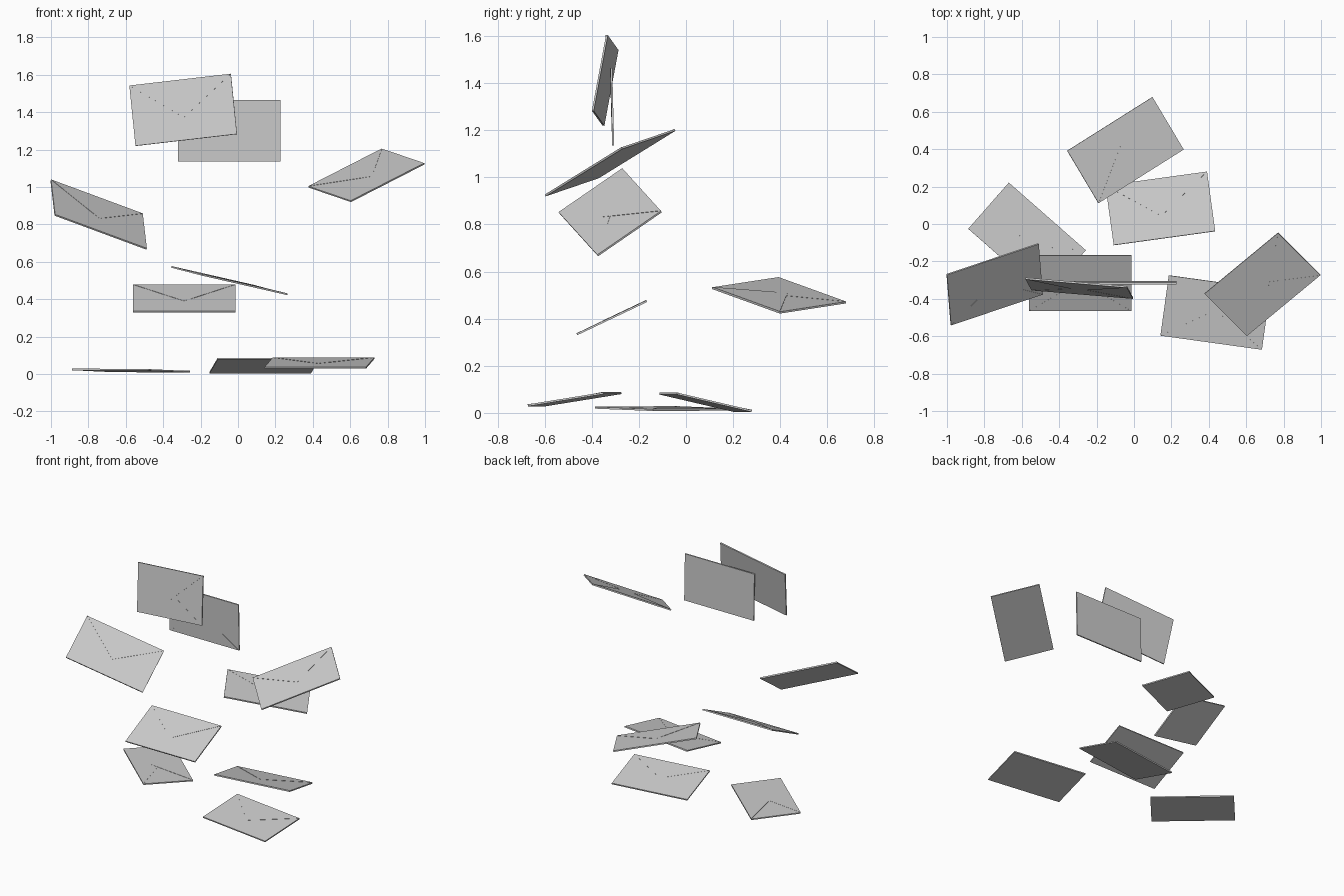
import bpy, bmesh
from mathutils import Matrix, Vector

if "Cube" in bpy.data.objects:
    bpy.data.objects.remove(bpy.data.objects["Cube"])

W, H, T = 0.548, 0.329, 0.008   # envelope width, height, thickness
LIFT = 0.0008                   # paper thickness of each folded flap


def prism(bm, outline, z0, z1):
    """Extrude a flat outline from z0 to z1."""
    face = bm.faces.new([bm.verts.new((x, y, z0)) for x, y in outline])
    ret = bmesh.ops.extrude_face_region(bm, geom=[face])
    top = [v for v in ret["geom"] if isinstance(v, bmesh.types.BMVert)]
    bmesh.ops.translate(bm, verts=top, vec=(0, 0, z1 - z0))


def envelope_mesh():
    bm = bmesh.new()
    x, y, t = W / 2, H / 2, T / 2
    # body
    prism(bm, [(-x, -y), (x, -y), (x, y), (-x, y)], -t, t)
    # bottom flap, folded up
    prism(bm, [(-x, -y), (x, -y), (0, -y + 0.54 * H)], t, t + LIFT)
    # top flap, folded down over it
    prism(bm, [(x, y), (-x, y), (0, y - 0.63 * H)], t, t + 2 * LIFT)
    bmesh.ops.recalc_face_normals(bm, faces=bm.faces)
    me = bpy.data.meshes.new("envelope")
    bm.to_mesh(me)
    bm.free()
    return me


# centre, direction along the flap edge, direction towards the flap edge
PLACES = [
    ((-.046, .395, .499), (-.46, -.29, .105), (.175, -.28, -.045)),
    ((.141, .083, .045), (.545, .075, 0), (-.045, .32, -.075)),
    ((-.572, -.083, .018), (.41, -.36, -.002), (.218, .245, -.010)),
    ((-.745, -.322, .852), (.492, .165, -.182), (-.017, .27, .183)),
    ((-.288, -.315, .404), (1, 0, 0), (0, .295, .14)),
    ((-.293, -.343, 1.412), (.542, -.045, .063), (-.032, .06, .322)),
    ((-.046, -.313, 1.300), (1, 0, 0), (0, -.008, .33)),
    ((.435, -.473, .058), (.54, -.075, 0), (.05, .322, .052)),
    ((.687, -.322, 1.062), (.397, .328, .203), (-.228, .228, .078)),
]

# scattered, floating envelopes
mesh = envelope_mesh()
for i, (c, along, up) in enumerate(PLACES, 1):
    ax = Vector(along).normalized()
    az = ax.cross(Vector(up)).normalized()
    ay = az.cross(ax)
    ob = bpy.data.objects.new(f"envelope_{i}", mesh)
    rot = Matrix((ax, ay, az)).transposed().to_4x4()
    ob.matrix_world = Matrix.Translation(c) @ rot
    bpy.context.collection.objects.link(ob)
